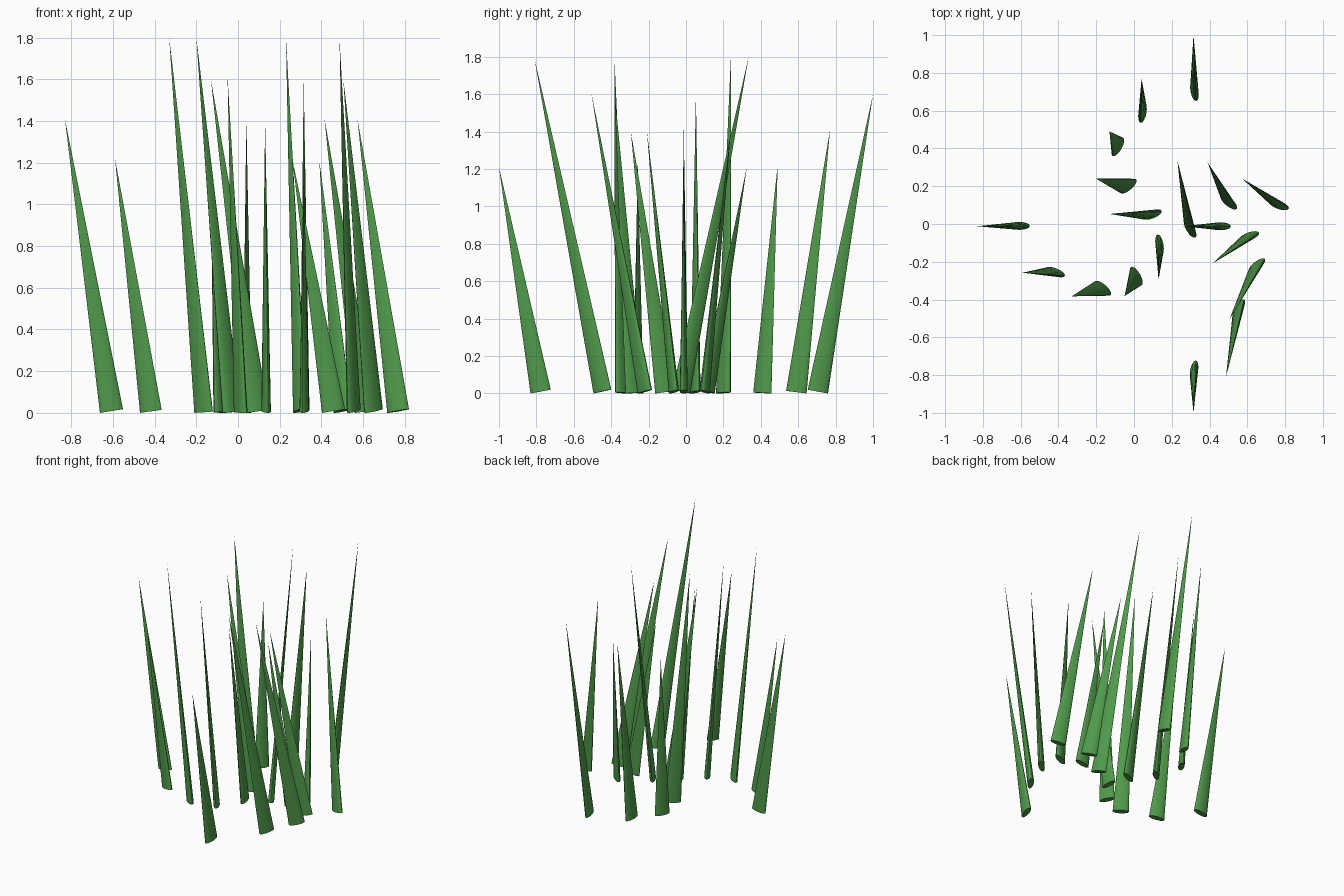
import bpy, bmesh
from math import sin, cos, pi, radians
from mathutils import Vector

if "Cube" in bpy.data.objects:
    bpy.data.objects.remove(bpy.data.objects["Cube"])

SIDES = 16
LONG, SHORT = 0.056, 0.021   # half sizes of the flattened base

green = bpy.data.materials.new("grass_green")
green.diffuse_color = (0.08, 0.32, 0.07, 1)
green.use_nodes = True
green.node_tree.nodes["Principled BSDF"].inputs["Base Color"].default_value = green.diffuse_color

# base x, base y, tip x, tip y, tip height; each blade turns 20 degrees further
BLADES = [
    (-0.607, -0.01, -0.83, -0.012, 1.41),
    (0.095, 0.05, -0.13, 0.053, 1.60),
    (-0.03, 0.20, -0.20, 0.24, 1.80),
    (-0.085, 0.408, -0.13, 0.49, 1.22),
    (0.045, 0.59, 0.04, 0.77, 1.41),
    (0.32, 0.705, 0.315, 1.00, 1.60),
    (0.297, -0.025, 0.23, 0.335, 1.80),
    (0.502, 0.115, 0.39, 0.325, 1.21),
    (0.768, 0.10, 0.573, 0.24, 1.41),
    (0.458, -0.012, 0.262, -0.012, 1.21),
    (0.61, -0.065, 0.415, -0.21, 1.41),
    (0.65, -0.22, 0.505, -0.505, 1.60),
    (0.555, -0.447, 0.487, -0.81, 1.79),
    (0.318, -0.777, 0.315, -1.00, 1.21),
    (0.135, -0.11, 0.13, -0.295, 1.40),
    (0.013, -0.275, -0.05, -0.382, 1.61),
    (-0.165, -0.34, -0.33, -0.383, 1.80),
    (-0.418, -0.255, -0.59, -0.258, 1.22),
]


def grass_blade(index, bx, by, tx, ty, height):
    """Flattened cone whose base is square to its leaning axis."""
    base, tip = Vector((bx, by, 0)), Vector((tx, ty, height))
    axis = (tip - base).normalized()
    turn = radians(20 * index)
    u = Vector((cos(turn), sin(turn), 0))
    u = (u - axis * u.dot(axis)).normalized()
    v = axis.cross(u)
    ring = [base + u * LONG * cos(2 * pi * i / SIDES) + v * SHORT * sin(2 * pi * i / SIDES)
            for i in range(SIDES)]
    lift = -min(p.z for p in ring)          # rest the lowest edge on the ground
    bm = bmesh.new()
    verts = [bm.verts.new(p + Vector((0, 0, lift))) for p in ring]
    top = bm.verts.new(tip)
    for i in range(SIDES):
        bm.faces.new((verts[i], verts[(i + 1) % SIDES], top))
    bm.faces.new(verts[::-1])
    mesh = bpy.data.meshes.new("grass_blade")
    bm.to_mesh(mesh)
    bm.free()
    mesh.materials.append(green)
    obj = bpy.data.objects.new(f"grass_blade_{index + 1:02d}", mesh)
    bpy.context.collection.objects.link(obj)
    obj.select_set(True)
    bpy.context.view_layer.objects.active = obj


# Tuft of blades
for n, data in enumerate(BLADES):
    grass_blade(n, *data)
bpy.ops.object.shade_smooth_by_angle(angle=radians(50))
